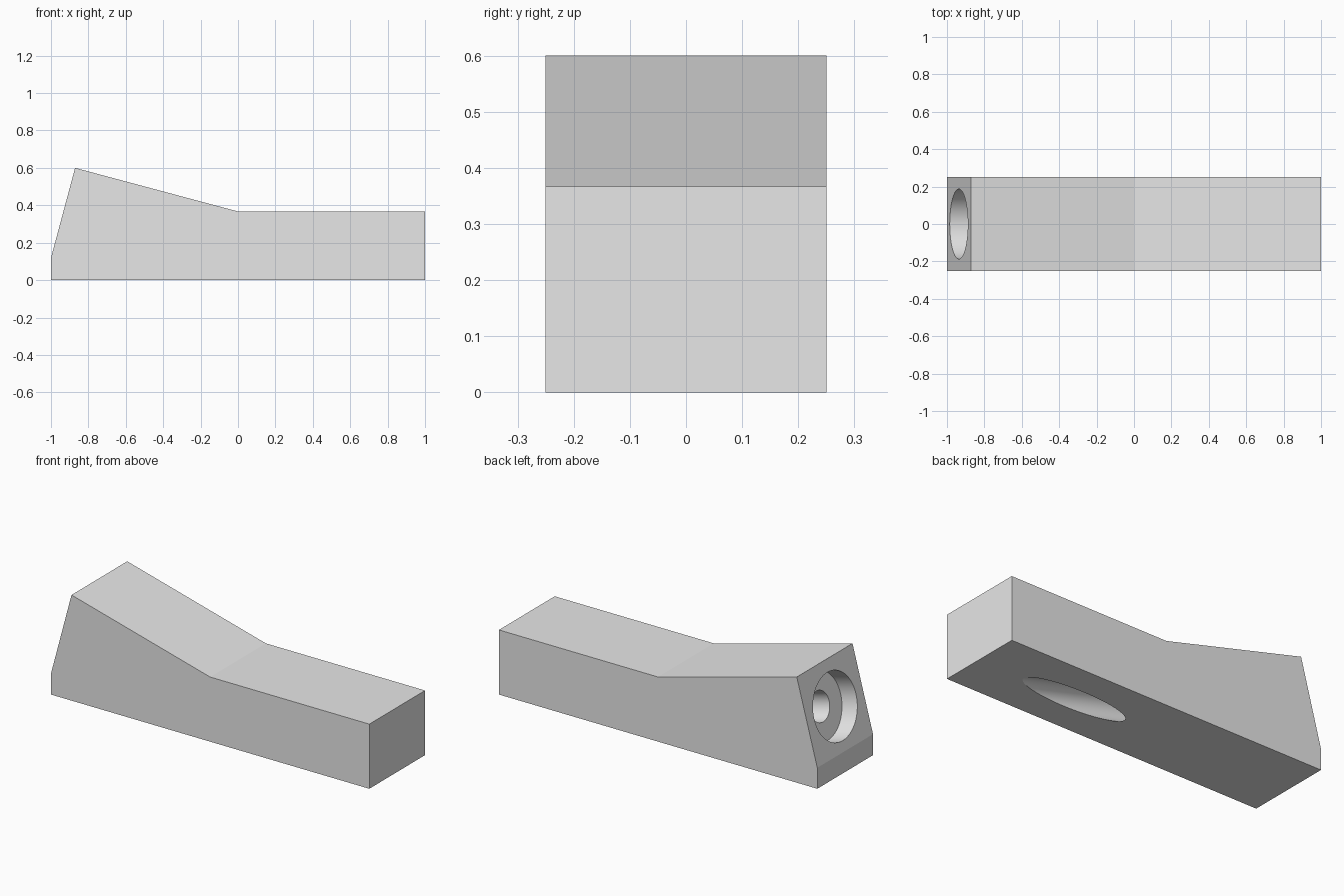
import bpy, bmesh
from math import radians
from mathutils import Vector, Matrix

cube = bpy.data.objects.get("Cube")
if cube:
    bpy.data.objects.remove(cube, do_unlink=True)

# Plain grey material
grey = bpy.data.materials.new("light grey")
grey.use_nodes = True
grey.diffuse_color = (0.8, 0.8, 0.8, 1)
grey.node_tree.nodes["Principled BSDF"].inputs["Base Color"].default_value = (0.8, 0.8, 0.8, 1)

HALF_WIDTH = 0.25
PROFILE = [(-1, 0), (1, 0), (1, 0.367), (0, 0.367), (-0.871, 0.6), (-1, 0.119)]

# Sloped block: side profile extruded across the width
bm = bmesh.new()
side = bm.faces.new([bm.verts.new((x, -HALF_WIDTH, z)) for x, z in PROFILE])
extruded = bmesh.ops.extrude_face_region(bm, geom=[side])["geom"]
bmesh.ops.translate(bm, vec=(0, 2 * HALF_WIDTH, 0),
                    verts=[v for v in extruded if isinstance(v, bmesh.types.BMVert)])
bmesh.ops.recalc_face_normals(bm, faces=bm.faces)
mesh = bpy.data.meshes.new("sloped_block")
bm.to_mesh(mesh)
bm.free()
mesh.materials.append(grey)
block = bpy.data.objects.new("sloped_block", mesh)
bpy.context.collection.objects.link(block)
bpy.context.view_layer.objects.active = block
block.select_set(True)

# Drilling axis: square to the slanted end, heading down through the underside
turn = Matrix.Rotation(radians(105), 3, 'Y')
axis = turn @ Vector((0, 0, 1))
mouth = Vector((-0.937, 0, 0.355))


def drill(name, radius, start, end):
    """Cut a round hole along the drilling axis."""
    bm = bmesh.new()
    bmesh.ops.create_cone(bm, cap_ends=True, segments=96, radius1=radius,
                          radius2=radius, depth=end - start)
    bmesh.ops.rotate(bm, matrix=turn, verts=bm.verts)
    bmesh.ops.translate(bm, vec=mouth + axis * (start + end) / 2, verts=bm.verts)
    data = bpy.data.meshes.new(name)
    bm.to_mesh(data)
    bm.free()
    data.materials.append(grey)
    cutter = bpy.data.objects.new(name, data)
    cutter.hide_render = True
    bpy.context.collection.objects.link(cutter)
    cut = block.modifiers.new(name, 'BOOLEAN')
    cut.operation = 'DIFFERENCE'
    cut.solver = 'EXACT'
    cut.object = cutter
    bpy.ops.object.modifier_apply(modifier=cut.name)
    bpy.data.objects.remove(cutter, do_unlink=True)


# Wide shallow recess, then the narrow hole all the way through
drill("recess_cutter", 0.187, -0.2, 0.1)
drill("through_hole_cutter", 0.084, -0.1, 2.0)

# Smooth the hole walls only
bpy.ops.object.shade_smooth_by_angle(angle=radians(12))
